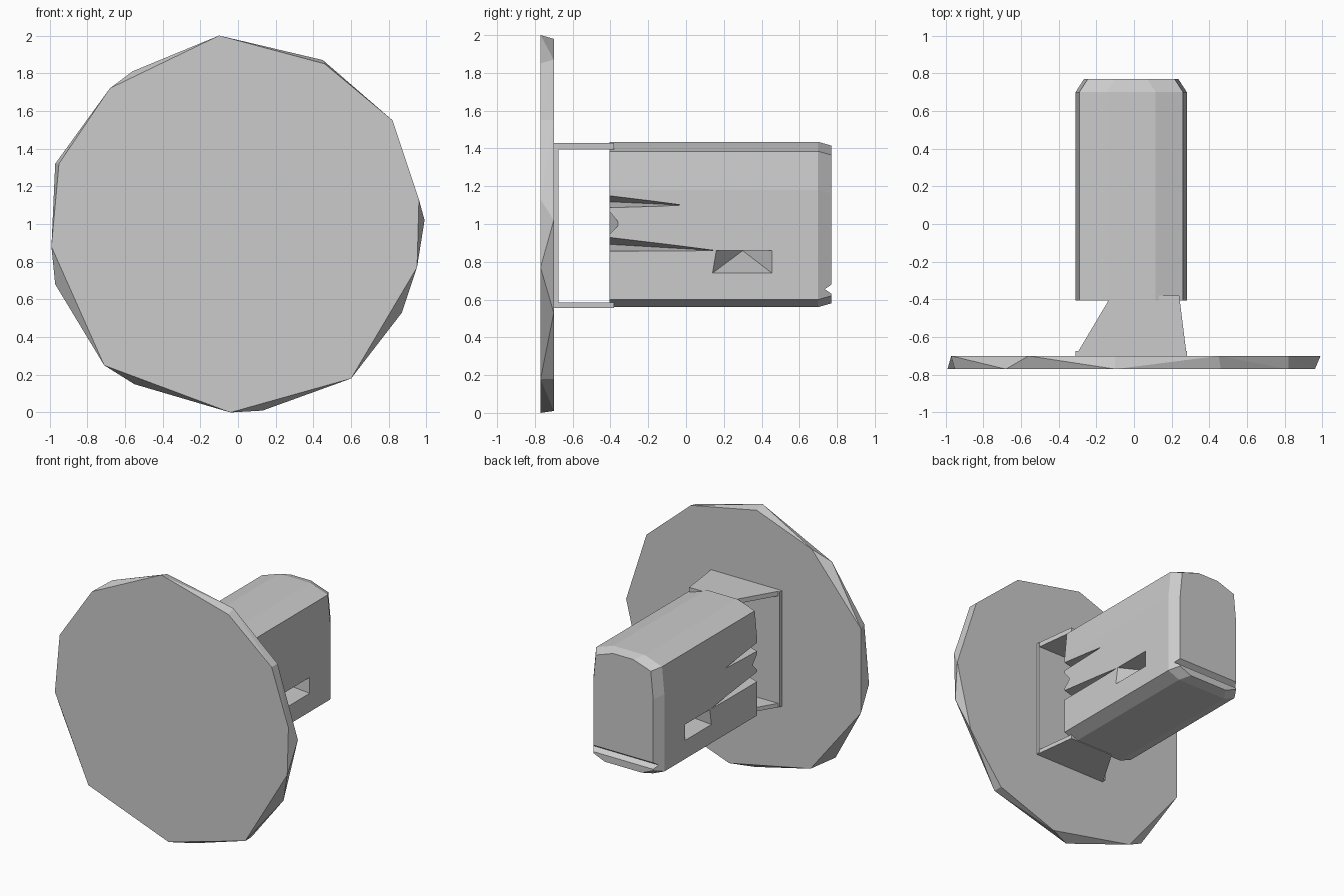
import bpy
import bmesh

cube = bpy.data.objects.get("Cube")
if cube:
    bpy.data.objects.remove(cube, do_unlink=True)

grey = bpy.data.materials.new("plain_grey")
grey.use_nodes = True
grey.diffuse_color = (0.6, 0.6, 0.6, 1)
grey.node_tree.nodes["Principled BSDF"].inputs["Base Color"].default_value = (0.6, 0.6, 0.6, 1)

MID = -0.015   # centre line of the body
HALF = 0.295   # half width of the body


def hull(name, points):
    """Flat-faced convex solid around the points."""
    bm = bmesh.new()
    for p in points:
        bm.verts.new(p)
    res = bmesh.ops.convex_hull(bm, input=bm.verts)
    junk = {v for v in res["geom_interior"] + res["geom_unused"]
            if isinstance(v, bmesh.types.BMVert)}
    if junk:
        bmesh.ops.delete(bm, geom=list(junk), context="VERTS")
    bmesh.ops.dissolve_limit(bm, angle_limit=0.01, verts=bm.verts, edges=bm.edges)
    bmesh.ops.recalc_face_normals(bm, faces=bm.faces)
    mesh = bpy.data.meshes.new(name)
    bm.to_mesh(mesh)
    bm.free()
    mesh.materials.append(grey)
    obj = bpy.data.objects.new(name, mesh)
    bpy.context.collection.objects.link(obj)
    return obj


def carve(target, cutter):
    cutter.hide_render = True
    mod = target.modifiers.new("carve", "BOOLEAN")
    mod.operation = "DIFFERENCE"
    mod.solver = "EXACT"
    mod.object = cutter
    bpy.context.view_layer.objects.active = target
    bpy.ops.object.modifier_apply(modifier=mod.name)
    bpy.data.objects.remove(cutter, do_unlink=True)


# Irregular many-sided disc with a faceted rim
front_rim = [(-0.10, 2.0), (0.46, 1.85), (0.82, 1.55), (0.96, 1.13), (0.95, 0.77), (0.60, 0.18),
             (-0.04, 0), (-0.71, 0.25), (-0.99, 0.88), (-0.95, 1.32), (-0.68, 1.72)]
back_rim = [(-0.56, 1.81), (-0.10, 1.98), (0.45, 1.87), (0.82, 1.55), (0.99, 1.02), (0.87, 0.53),
            (0.60, 0.18), (0.13, 0.01), (-0.55, 0.15), (-0.97, 0.68), (-0.97, 1.32)]
hull("disc", [(x, -0.77, z) for x, z in front_rim] + [(x, -0.70, z) for x, z in back_rim])

# Mounting plate behind the disc
hull("mounting_plate", [(MID + s * HALF, y, z) for s in (-1, 1)
                        for y in (-0.705, -0.675) for z in (0.56, 1.43)])

# Tapered straps joining plate and body
for name, low, high in (("top_strap", 1.395, 1.43), ("bottom_strap", 0.555, 0.585)):
    plan = [(-0.31, -0.70), (0.28, -0.70), (0.24, -0.38), (-0.12, -0.38)]
    hull(name, [(x, y, z) for x, y in plan for z in (low, high)])

# Body: arched top, flat belly, bevelled rear
section = [(0.20, 0.56), (HALF, 0.60), (HALF, 1.18), (0.275, 1.385), (0.13, 1.435)]
points = []
for y, inset, squash in ((-0.405, 0, 0), (0.70, 0, 0), (0.77, 0.045, 0.02)):
    for half, z in section:
        z += squash if z < 1 else -squash
        points += [(MID + s * (half - inset), y, z) for s in (-1, 1)]
body = hull("body", points)

# Pyramid pockets and ragged front slits on both sides
for s in (-1, 1):
    def at(depth, y, z):
        return (MID + s * (HALF - depth), y, z)

    pocket = [at(0, 0.14, 0.74), at(0, 0.455, 0.74), at(0, 0.455, 0.86), at(0, 0.16, 0.86)]
    outer = [(x + s * 0.02, y, z) for x, y, z in pocket]
    carve(body, hull("pocket_cutter", pocket + outer + [at(0.26, 0.30, 0.859)]))

    for top, bottom, tip_y, tip_z in ((1.16, 1.08, -0.02, 1.10), (0.94, 0.85, 0.15, 0.86)):
        slit = [at(-0.02, -0.45, top), at(-0.02, -0.45, bottom),
                at(0.14, -0.45, (top + bottom) / 2),
                at(-0.02, tip_y, tip_z), at(0.01, tip_y, tip_z)]
        carve(body, hull("slit_cutter", slit))

    # Shallow dent between the slits
    dent = [at(-0.02, -0.45, 1.12), at(-0.02, -0.45, 0.90), at(-0.02, -0.35, 1.0),
            at(0.2, -0.45, 1.12), at(0.2, -0.45, 0.90)]
    carve(body, hull("dent_cutter", dent))

# Rear lower groove
carve(body, hull("groove_cutter", [(x, y, z) for x in (-0.4, 0.4)
                                   for y, z in ((0.80, 0.61), (0.80, 0.70), (0.735, 0.655))]))
